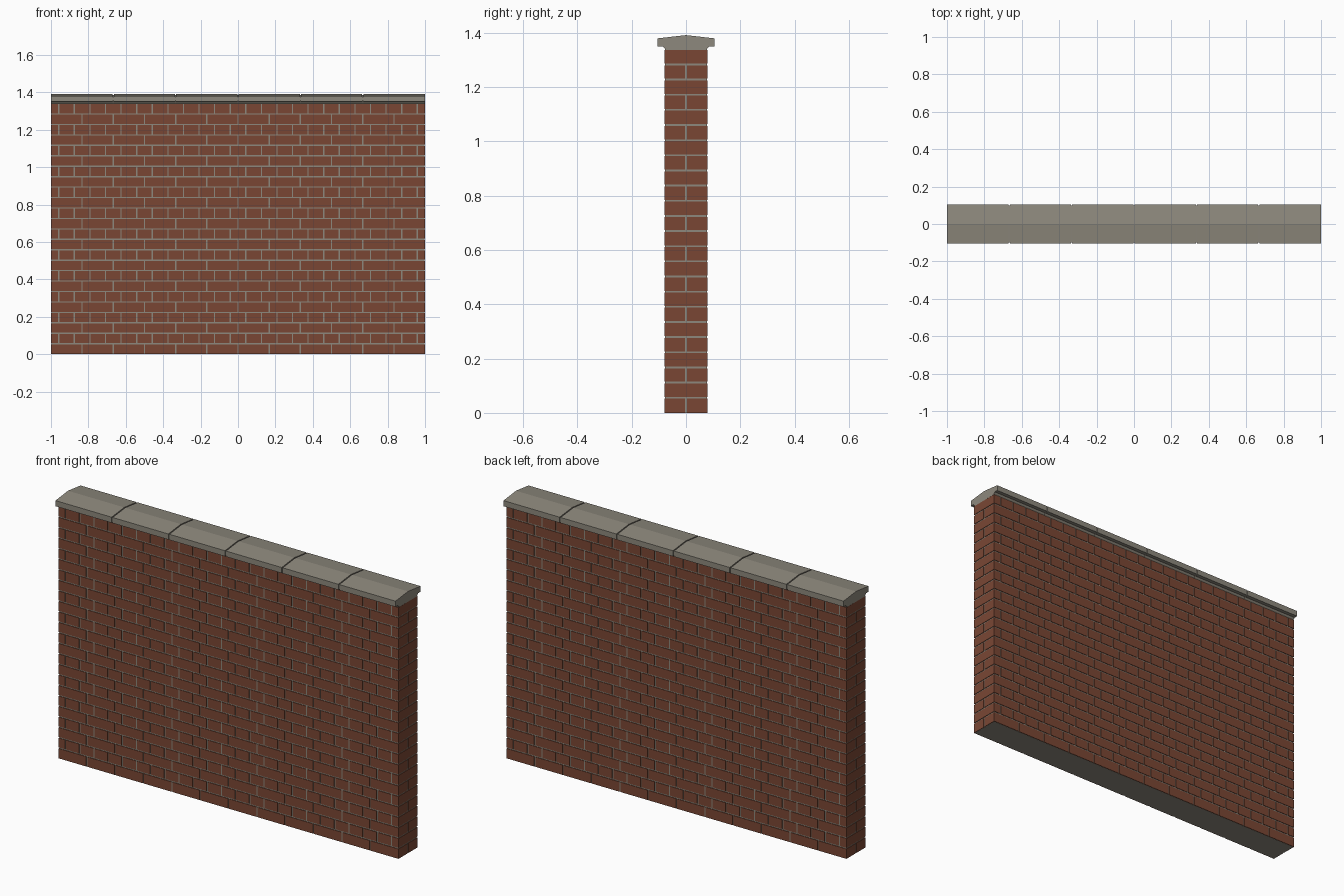
import bpy, bmesh

if "Cube" in bpy.data.objects:
    bpy.data.objects.remove(bpy.data.objects["Cube"])

PITCH = 1.34 / 24      # course height
GAP = 0.0065           # mortar joint width
HALF = 0.08            # half wall thickness
STRETCHER = 1 / 6
HEADER = 1 / 12


def material(name, rgb):
    m = bpy.data.materials.new(name)
    m.diffuse_color = (*rgb, 1)
    m.use_nodes = True
    m.node_tree.nodes["Principled BSDF"].inputs["Base Color"].default_value = m.diffuse_color
    return m


brick_mat = material("red brick", (0.195, 0.062, 0.034))
mortar_mat = material("grey mortar", (0.27, 0.25, 0.205))
stone_mat = material("coping stone", (0.27, 0.25, 0.205))


def finish(name, bm, mat):
    bmesh.ops.recalc_face_normals(bm, faces=bm.faces)
    me = bpy.data.meshes.new(name)
    bm.to_mesh(me)
    bm.free()
    me.materials.append(mat)
    ob = bpy.data.objects.new(name, me)
    bpy.context.collection.objects.link(ob)


def box(bm, lo, hi):
    verts = bmesh.ops.create_cube(bm, size=1)["verts"]
    for v in verts:
        for i in range(3):
            v.co[i] = hi[i] if v.co[i] > 0 else lo[i]


def extrude_profile(bm, half, x0, x1):
    pts = half + [(-y, z) for y, z in reversed(half) if y > 0]
    face = bm.faces.new([bm.verts.new((x0, y, z)) for y, z in pts])
    new = bmesh.ops.extrude_face_region(bm, geom=[face], use_keep_orig=True)["geom"]
    for v in new:
        if isinstance(v, bmesh.types.BMVert):
            v.co.x = x1


# Mortar core, slightly recessed behind the brick faces
bm = bmesh.new()
box(bm, (-0.997, -HALF + 0.003, 0), (0.997, HALF - 0.003, 1.34))
finish("mortar_core", bm, mortar_mat)

# Alternating courses: paired stretchers, then headers through the wall
bm = bmesh.new()
g = GAP / 2
for row in range(24):
    z0 = row * PITCH + (g if row else 0.0005)
    z1 = (row + 1) * PITCH - g
    if row % 2 == 0:
        cuts = [-1 + i * STRETCHER for i in range(13)]
        strips = [(-HALF, -g), (g, HALF)]
    else:
        cuts = [-1] + [-1 + HEADER * (i + 0.5) for i in range(24)] + [1]
        strips = [(-HALF, HALF)]
    for a, b in zip(cuts, cuts[1:]):
        xa = a if a == cuts[0] else a + g
        xb = b if b == cuts[-1] else b - g
        for y0, y1 in strips:
            box(bm, (xa, y0, z0), (xb, y1, z1))
finish("bricks", bm, brick_mat)

# Six ridged coping stones with a drip step below
bm = bmesh.new()
profile = [(0.074, 1.337), (0.085, 1.35), (0.105, 1.35), (0.105, 1.38), (0, 1.392)]
for i in range(6):
    x0 = -1 + i / 3 + (0.003 if i else 0)
    x1 = -1 + (i + 1) / 3 - (0.003 if i < 5 else 0)
    extrude_profile(bm, profile, x0, x1)
finish("coping_stones", bm, stone_mat)

# Recessed mortar between the coping stones
bm = bmesh.new()
core = [(0.072, 1.338), (0.083, 1.353), (0.1, 1.353), (0.1, 1.376), (0, 1.387)]
for i in range(1, 6):
    x = -1 + i / 3
    extrude_profile(bm, core, x - 0.005, x + 0.005)
finish("coping_joints", bm, mortar_mat)
